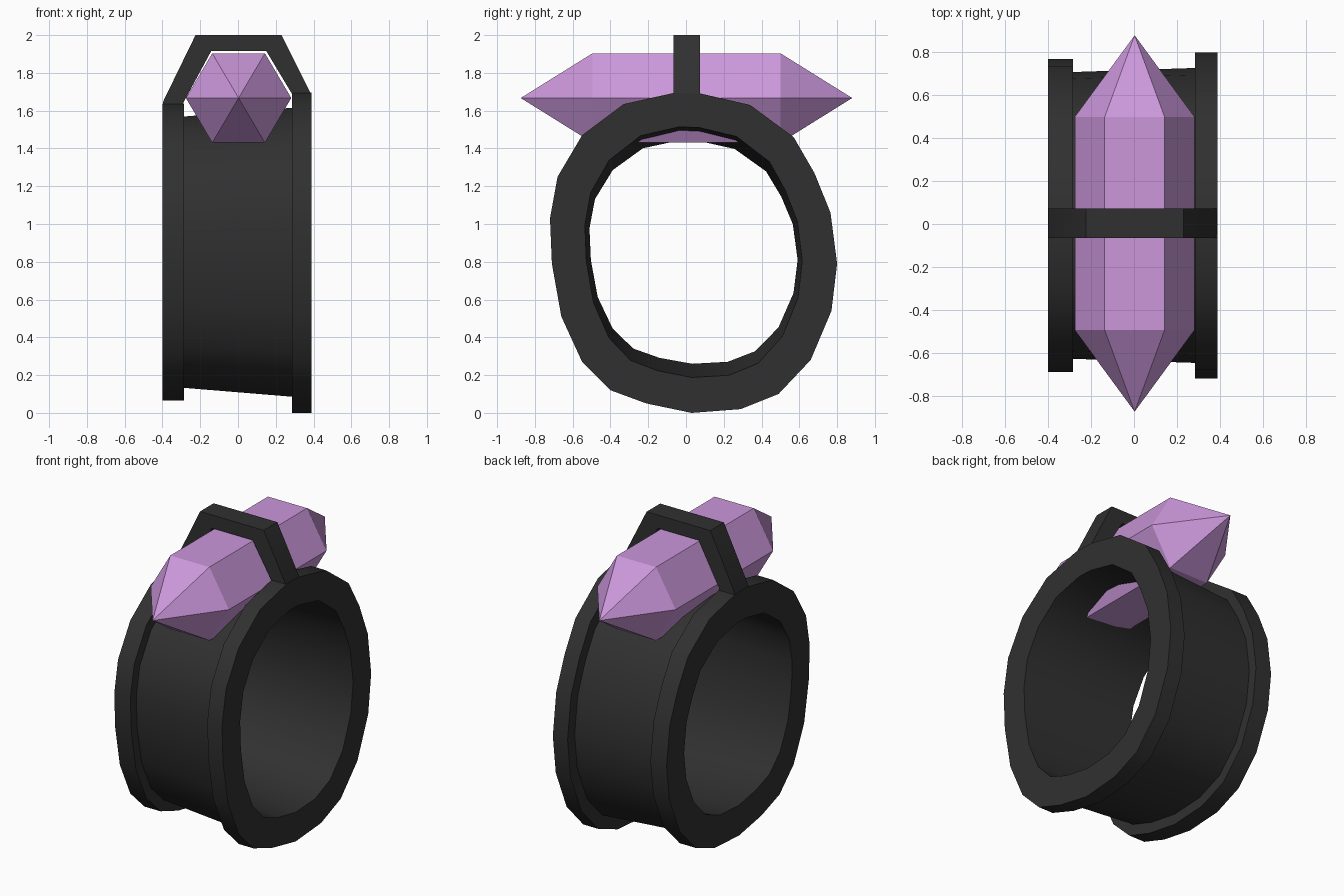
import bpy, math

if "Cube" in bpy.data.objects:
    bpy.data.objects.remove(bpy.data.objects["Cube"])

def material(name, col):
    m = bpy.data.materials.new(name)
    m.diffuse_color = (*col, 1)
    m.use_nodes = True
    m.node_tree.nodes["Principled BSDF"].inputs["Base Color"].default_value = m.diffuse_color
    return m

BLACK = material("black metal", (0.03, 0.03, 0.03))
PURPLE = material("purple crystal", (0.60, 0.31, 0.71))

def loft(name, rings, mat, closed=False, caps=False):
    """Skin equal-length rings of points into one mesh."""
    n = len(rings[0])
    verts = [p for r in rings for p in r]
    faces = []
    for k in range(len(rings) if closed else len(rings) - 1):
        a, b = k * n, (k + 1) % len(rings) * n
        faces += [(a + i, a + (i + 1) % n, b + (i + 1) % n, b + i) for i in range(n)]
    if caps:
        faces += [tuple(range(n)), tuple(range(len(verts) - n, len(verts)))]
    me = bpy.data.meshes.new(name)
    me.from_pydata(verts, [], faces)
    ob = bpy.data.objects.new(name, me)
    bpy.context.collection.objects.link(ob)
    me.materials.append(mat)
    bpy.context.view_layer.objects.active = ob
    ob.select_set(True)
    bpy.ops.object.mode_set(mode='EDIT')
    bpy.ops.mesh.select_all(action='SELECT')
    bpy.ops.mesh.remove_doubles(threshold=0.0005)
    bpy.ops.mesh.normals_make_consistent(inside=False)
    bpy.ops.object.mode_set(mode='OBJECT')
    bpy.ops.object.shade_smooth_by_angle(angle=math.radians(30))
    ob.select_set(False)
    return ob

# Ring band: hand-shaped outline (y, z) scaled along a flanged section
outline = [(.80, .79), (.77, .54), (.66, .28), (.49, .10), (.29, .02), (.03, .005),
           (-.21, .05), (-.40, .12), (-.55, .27), (-.66, .51), (-.71, .79), (-.72, 1.03),
           (-.68, 1.25), (-.55, 1.47), (-.33, 1.635), (-.06, 1.695), (.08, 1.69),
           (.34, 1.63), (.57, 1.46), (.68, 1.27), (.765, 1.06)]
section = [(-.40, .96, .93), (-.285, .96, .93), (-.285, .88, .85), (.285, .905, .905),
           (.285, 1, 1), (.39, 1, 1), (.39, .757, .785), (-.40, .725, .70)]
CY, CZ = .04, .855
loft("ring_band", [[(x, CY + (y - CY) * sy, CZ + (z - CZ) * sz) for y, z in outline]
                   for x, sy, sz in section], BLACK, closed=True)
# Settle the lowest flange exactly on the ground
band = bpy.data.objects["ring_band"].data
low = min(v.co.z for v in band.vertices)
for v in band.vertices:
    if v.co.z < low + .001:
        v.co.z = 0

# Double-pointed hexagonal crystal lying along y
def hexagon(y, r):
    return [(.003 + r * math.cos(i * math.pi / 3), y,
             1.667 + r * .98 * math.sin(i * math.pi / 3)) for i in range(6)]
loft("crystal", [hexagon(y, r) for y, r in
                 ((-.875, 0), (-.495, .279), (.5, .279), (.88, 0))], PURPLE)

# Arch holding the crystal: section (outer, inner) swept over four stations
stations = [((-.398, 1.60), (-.288, 1.60)), ((-.398, 1.645), (-.288, 1.645)),
            ((-.225, 2.0), (-.142, 1.915)), ((.23, 2.0), (.15, 1.915)),
            ((.386, 1.69), (.285, 1.69)), ((.386, 1.62), (.285, 1.62))]
loft("crystal_arch", [[(o[0], -.065, o[1]), (o[0], .073, o[1]),
                       (i[0], .073, i[1]), (i[0], -.065, i[1])] for o, i in stations],
     BLACK, caps=True)
